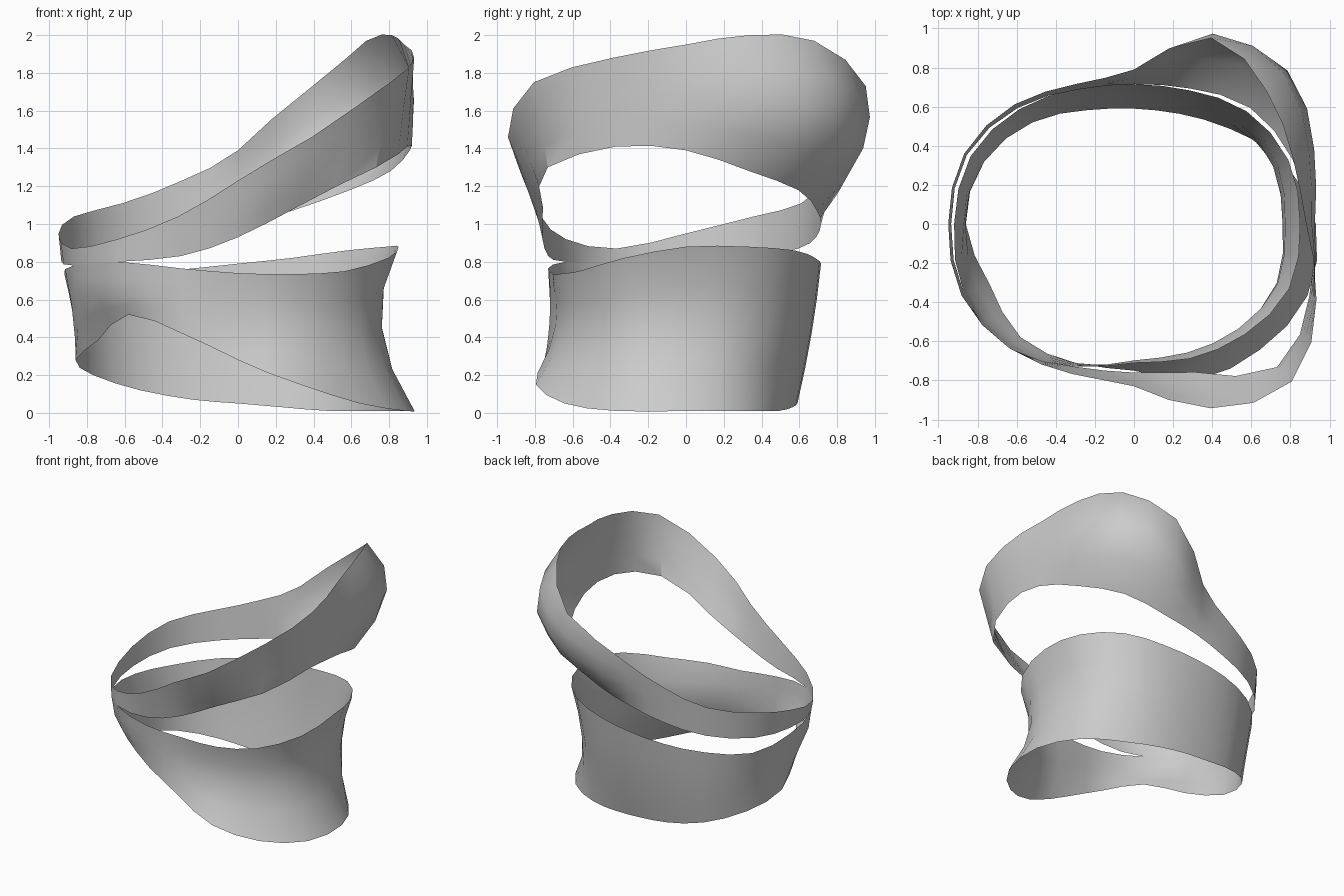
import bpy, bmesh, math

if "Cube" in bpy.data.objects:
    bpy.data.objects.remove(bpy.data.objects["Cube"])

STATIONS = 16   # control stations around each band, starting at +x, counter-clockwise
FINE = 2        # mesh columns per station
ROWS = 5        # mesh rows from lower rim to upper rim

grey = bpy.data.materials.new("plain grey")
grey.diffuse_color = (0.6, 0.6, 0.6, 1.0)
grey.use_nodes = True
grey.node_tree.nodes["Principled BSDF"].inputs["Base Color"].default_value = grey.diffuse_color


def loop_value(values, t):
    """Closed smooth interpolation through evenly spaced values."""
    i = int(math.floor(t))
    f = t - i
    a, b, c, d = (values[(i + k) % STATIONS] for k in (-1, 0, 1, 2))
    return b + 0.5 * f * (c - a + f * (2 * a - 5 * b + 4 * c - d + f * (3 * (b - c) + d - a)))


def across(low, mid, high, v, fold):
    """Curve through the lower rim, the waist and the upper rim; fold = 1 makes it a sharp bend."""
    curve = low * (1 - v) * (1 - 2 * v) + mid * 4 * v * (1 - v) + high * v * (2 * v - 1)
    bend = low + (mid - low) * 2 * v if v < 0.5 else mid + (high - mid) * (2 * v - 1)
    return curve + (bend - curve) * fold


def make_band(name, low, mid, high, fold_at=None):
    """Loft an open band; every rim is a pair of lists (radius, height)."""
    bm = bmesh.new()
    count = STATIONS * FINE
    grid = []
    for i in range(count):
        t = i / FINE
        ang = 2 * math.pi * i / count
        fold = 0.0 if fold_at is None else min(1.0, max(0.0, 1.8 - abs(t - fold_at)))
        (r0, z0), (r1, z1), (r2, z2) = [
            (loop_value(rim[0], t), loop_value(rim[1], t)) for rim in (low, mid, high)]
        column = []
        for j in range(ROWS):
            v = j / (ROWS - 1)
            r = across(r0, r1, r2, v, fold)
            z = max(0.0, across(z0, z1, z2, v, fold))
            column.append(bm.verts.new((r * math.cos(ang), r * math.sin(ang), z)))
        grid.append(column)
    for i in range(count):
        a, b = grid[i], grid[(i + 1) % count]
        for j in range(ROWS - 1):
            bm.faces.new((a[j], b[j], b[j + 1], a[j + 1]))
    mesh = bpy.data.meshes.new(name)
    bm.to_mesh(mesh)
    bm.free()
    mesh.materials.append(grey)
    obj = bpy.data.objects.new(name, mesh)
    bpy.context.collection.objects.link(obj)
    bpy.ops.object.select_all(action='DESELECT')
    obj.select_set(True)
    bpy.context.view_layer.objects.active = obj
    bpy.ops.object.shade_smooth_by_angle(angle=math.radians(35))
    return obj


# Lower cuff: flared at the right foot, folded and arched open at the front left
cuff_low = ([.93, .83, .69, .61, .59, .63, .735, .83, .86, .80, .82, .77, .75, .86, .91, .96],
            [.01, .01, .01, .03, .05, .07, .12, .20, .28, .385, .52, .42, .28, .15, .05, .01])
cuff_mid = ([.76, .77, .745, .69, .665, .70, .79, .865, .87, .92, .87, .78, .70, .72, .76, .79],
            [.46, .46, .45, .43, .42, .42, .42, .45, .50, .64, .62, .60, .51, .44, .40, .43])
cuff_high = ([.85, .855, .815, .74, .715, .75, .83, .905, .92, .94, .90, .79, .71, .745, .80, .86],
             [.88, .88, .86, .82, .79, .76, .73, .70, .74, .78, .80, .765, .74, .735, .75, .82])

# Upper ring: tilted, rising to the right and bulging at the back right
ring_low = ([.91, .875, .84, .75, .715, .745, .84, .925, .935, .94, .90, .79, .76, .82, 1.035, .97],
            [1.39, 1.28, 1.18, 1.07, 1.0, .93, .87, .83, .80, .78, .80, .83, .93, 1.09, 1.30, 1.41])
ring_high = ([.88, .88, .96, 1.03, .79, .775, .865, .94, .95, .955, .90, .83, .83, 1.02, 1.14, 1.01],
             [1.95, 2.0, 1.97, 1.73, 1.39, 1.23, 1.11, 1.04, .95, .87, .92, 1.04, 1.23, 1.46, 1.75, 1.88])
bulge = [.03, .12, .21, .125, .01] + [0.0] * 8 + [.01, .0, 0.0]
ring_mid = ([(a + b) / 2 + c for a, b, c in zip(ring_low[0], ring_high[0], bulge)],
            [(a + b) / 2 for a, b in zip(ring_low[1], ring_high[1])])

make_band("lower_cuff", cuff_low, cuff_mid, cuff_high, fold_at=9.3)
make_band("upper_ring", ring_low, ring_mid, ring_high)
